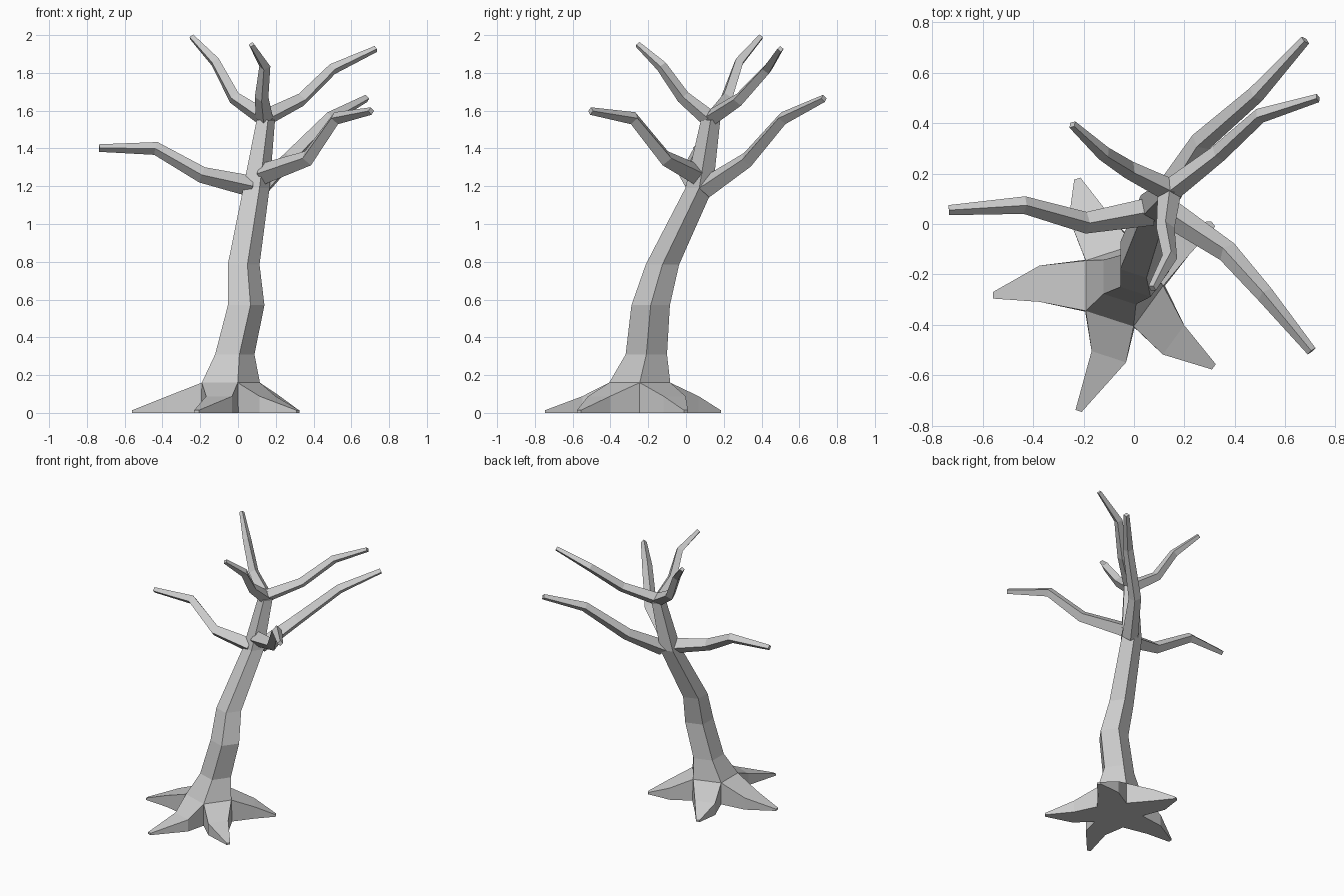
import bpy, bmesh, math
from mathutils import Vector

if "Cube" in bpy.data.objects:
    bpy.data.objects.remove(bpy.data.objects["Cube"])


def finish(bm, name):
    bmesh.ops.recalc_face_normals(bm, faces=bm.faces)
    me = bpy.data.meshes.new(name)
    bm.to_mesh(me)
    bm.free()
    ob = bpy.data.objects.new(name, me)
    bpy.context.collection.objects.link(ob)
    return ob


def bridge(bm, a, b, skip=False):
    n = len(a)
    for i in range(n):
        bm.faces.new((a[i], a[(i + 1) % n], b[(i + 1) % n], b[i]))


# Trunk: five-sided rings (x, y, z, radius)
bm = bmesh.new()
trunk = [(-.052, -.245, 0, .175), (-.054, -.245, .16, .17), (-.028, -.21, .31, .115),
         (.033, -.187, .57, .107), (.021, -.125, .785, .093),
         (.09, .07, 1.19, .077), (.142, .13, 1.55, .054)]
rings = []
for x, y, z, r in trunk:
    rings.append([bm.verts.new((x + r * math.cos(i * math.tau / 5),
                                y + r * math.sin(i * math.tau / 5), z)) for i in range(5)])
for a, b in zip(rings[1:], rings[2:]):
    bridge(bm, a, b)
bm.faces.new(rings[0])
bm.faces.new(rings[-1])

# Roots: each base side is drawn out through a middle section to a narrow tip
roots = [((.18, -.06), (.315, 0)), ((-.19, .045), (-.225, .18)),
         ((-.375, -.237), (-.56, -.283)), ((-.1, -.527), (-.22, -.742)),
         ((.157, -.46), (.317, -.567))]
for i, (mid, tip) in enumerate(roots):
    j = (i + 1) % 5
    sec = [rings[1][i], rings[1][j], rings[0][j], rings[0][i]]
    side = (sec[1].co - sec[0].co).normalized()
    for (x, y), w, h in ((mid, .072, .088), (tip, .013, .014)):
        c = Vector((x, y, 0))
        up = Vector((0, 0, h))
        new = [bm.verts.new(p) for p in (c - side * w + up, c + side * w + up,
                                         c + side * w, c - side * w)]
        bridge(bm, sec, new)
        sec = new
    bm.faces.new(sec)
finish(bm, "trunk_and_roots")


# Branches: tapered four-sided limbs with a ridge on top
def branch(name, pts, radii):
    bm = bmesh.new()
    pts = [Vector(p) for p in pts]
    prev = first = None
    for k, (p, r) in enumerate(zip(pts, radii)):
        d = Vector()
        if k > 0:
            d += (p - pts[k - 1]).normalized()
        if k < len(pts) - 1:
            d += (pts[k + 1] - p).normalized()
        d.normalize()
        s = d.cross(Vector((0, 0, 1))).normalized()
        u = s.cross(d)
        ring = [bm.verts.new(p + o * r) for o in (s, u, -s, -u)]
        if prev:
            bridge(bm, prev, ring)
        else:
            first = ring
        prev = ring
    bm.faces.new(first)
    bm.faces.new(prev)
    finish(bm, name)


low = (.056, .043, .035, .02)
high = (.046, .036, .03, .017)
branch("lower_branch_left",
       [(.07, .05, 1.2), (-.19, .005, 1.26), (-.435, .075, 1.4), (-.735, .055, 1.402)], low)
branch("lower_branch_front",
       [(.13, .05, 1.265), (.37, -.11, 1.348), (.52, -.28, 1.56), (.705, -.505, 1.598)], low)
branch("lower_branch_back",
       [(.12, .1, 1.19), (.265, .325, 1.34), (.485, .515, 1.56), (.68, .73, 1.665)], low)
branch("upper_branch_right",
       [(.14, .13, 1.56), (.335, .28, 1.658), (.5, .43, 1.82), (.73, .5, 1.927)], high)
branch("upper_branch_left",
       [(.14, .135, 1.56), (-.02, .215, 1.668), (-.12, .28, 1.857), (-.245, .395, 1.99)], high)
branch("upper_branch_front",
       [(.14, .12, 1.56), (.125, -.015, 1.672), (.142, -.13, 1.835), (.072, -.255, 1.95)], high)
